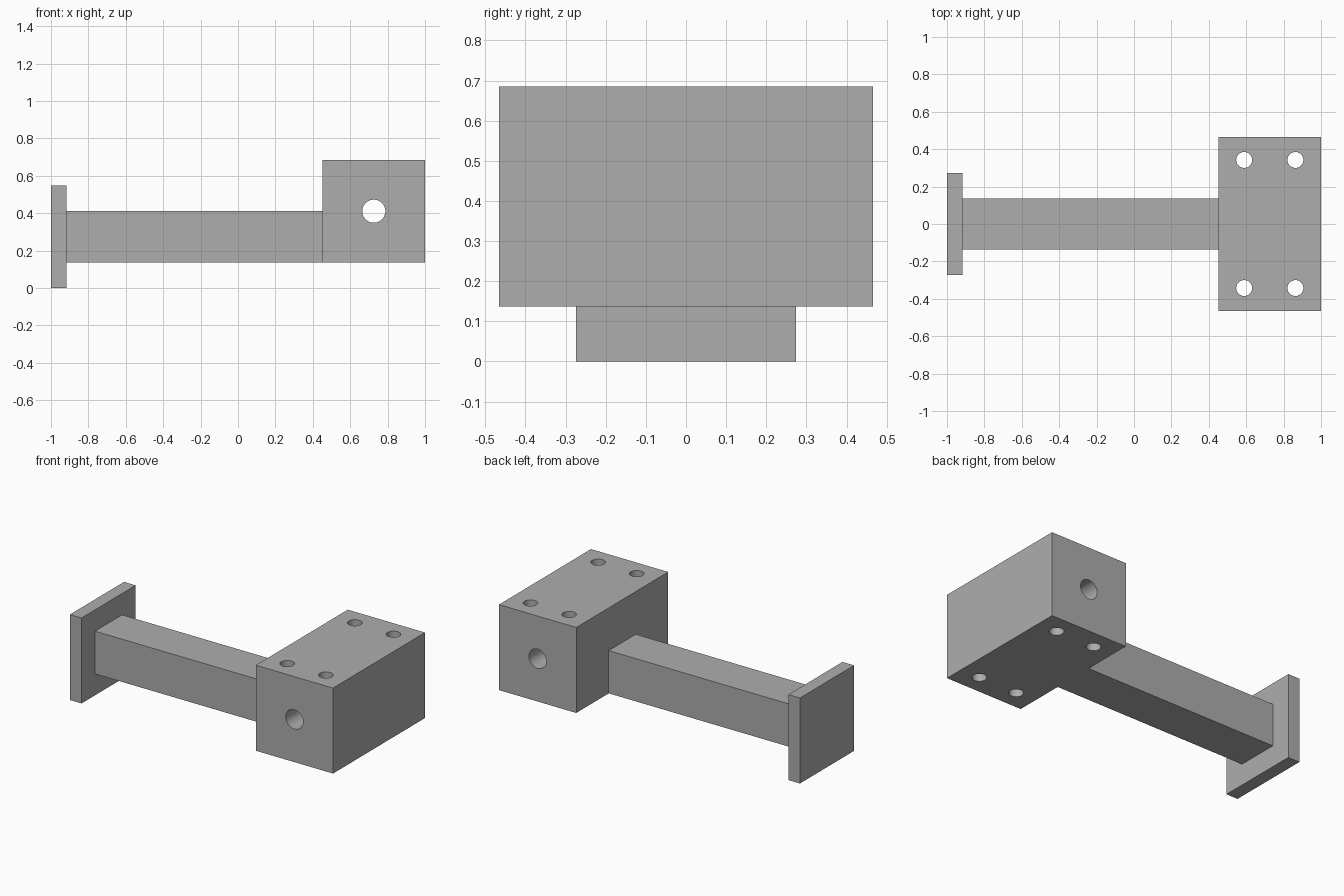
import bpy
import math

cube = bpy.data.objects.get("Cube")
if cube:
    bpy.data.objects.remove(cube, do_unlink=True)

U = 2 / 146  # one design unit; the whole part is 146 units long

grey = bpy.data.materials.new("plain grey")
grey.use_nodes = True
grey.diffuse_color = (0.42, 0.42, 0.42, 1)
grey.node_tree.nodes["Principled BSDF"].inputs["Base Color"].default_value = grey.diffuse_color


def box(name, x0, x1, width, z0, z1):
    """Box centred on y, given in design units from the left end and the floor."""
    bpy.ops.mesh.primitive_cube_add(
        size=1, location=((x0 + x1) / 2 * U - 1, 0, (z0 + z1) / 2 * U))
    ob = bpy.context.object
    ob.name = name
    ob.scale = ((x1 - x0) * U, width * U, (z1 - z0) * U)
    bpy.ops.object.transform_apply(location=False, rotation=False, scale=True)
    ob.data.materials.append(grey)
    return ob


def drill(target, radius, x, y, z, tilt=0):
    """Cut a round through hole into the target."""
    bpy.ops.mesh.primitive_cylinder_add(
        vertices=48, radius=radius * U, depth=100 * U,
        location=(x * U - 1, y * U, z * U), rotation=(tilt, 0, 0))
    cutter = bpy.context.object
    cutter.hide_render = True
    cutter.data.materials.append(grey)
    bpy.context.view_layer.objects.active = target
    mod = target.modifiers.new("hole", "BOOLEAN")
    mod.operation = "DIFFERENCE"
    mod.solver = "EXACT"
    mod.object = cutter
    bpy.ops.object.modifier_apply(modifier=mod.name)
    bpy.data.objects.remove(cutter, do_unlink=True)


# End plate and square beam
box("end_plate", 0, 6, 40, 0, 40)
box("beam", 6, 106, 20, 10, 30)

# Mounting block with one cross bore and four vertical bolt holes
block = box("mounting_block", 106, 146, 68, 10, 50)
drill(block, 4.5, 126, 0, 30, math.pi / 2)
for dx in (-10, 10):
    for y in (-25, 25):
        drill(block, 3.1, 126 + dx, y, 30)

bpy.ops.object.select_all(action="DESELECT")
block.select_set(True)
bpy.context.view_layer.objects.active = block
bpy.ops.object.shade_smooth_by_angle(angle=math.radians(30))
